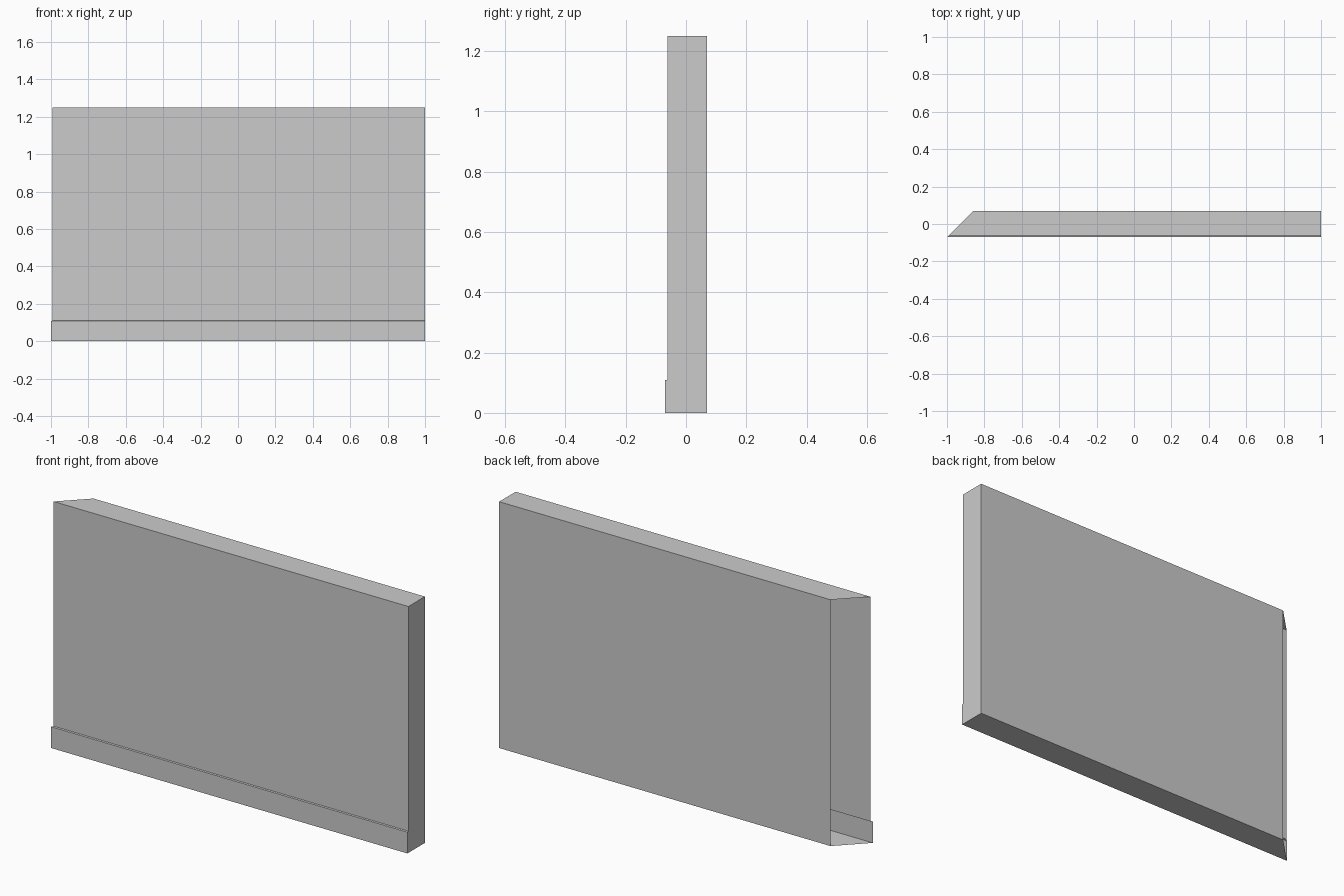
import bpy, bmesh

if "Cube" in bpy.data.objects:
    bpy.data.objects.remove(bpy.data.objects["Cube"])

LENGTH, DEPTH, HEIGHT = 2.0, 0.14, 1.25
SKIRT_Z, SKIRT_OUT = 0.11, 0.008
front, back = -DEPTH / 2, DEPTH / 2

# Cross-section (y, z): wall with a shallow skirting step at the front foot
profile = [
    (front, 0), (back, 0), (back, HEIGHT),
    (front + SKIRT_OUT, HEIGHT), (front + SKIRT_OUT, SKIRT_Z), (front, SKIRT_Z - 0.002),
]

bm = bmesh.new()
# Left end is mitred at 45 degrees, right end is square
left = [bm.verts.new((-LENGTH / 2 + (y - front), y, z)) for y, z in profile]
right = [bm.verts.new((LENGTH / 2, y, z)) for y, z in profile]

# Long sides of the shell
n = len(profile)
for i in range(n):
    j = (i + 1) % n
    bm.faces.new((left[i], left[j], right[j], right[i]))

# Right end cap; orient outward while closed, then leave the mitred end open
bm.faces.new(right)
mitre = bm.faces.new(left)
bmesh.ops.recalc_face_normals(bm, faces=bm.faces)
bmesh.ops.delete(bm, geom=[mitre], context='FACES_ONLY')

mesh = bpy.data.meshes.new("wall_with_skirting")
bm.to_mesh(mesh)
bm.free()
wall = bpy.data.objects.new("wall_with_skirting", mesh)
bpy.context.collection.objects.link(wall)
